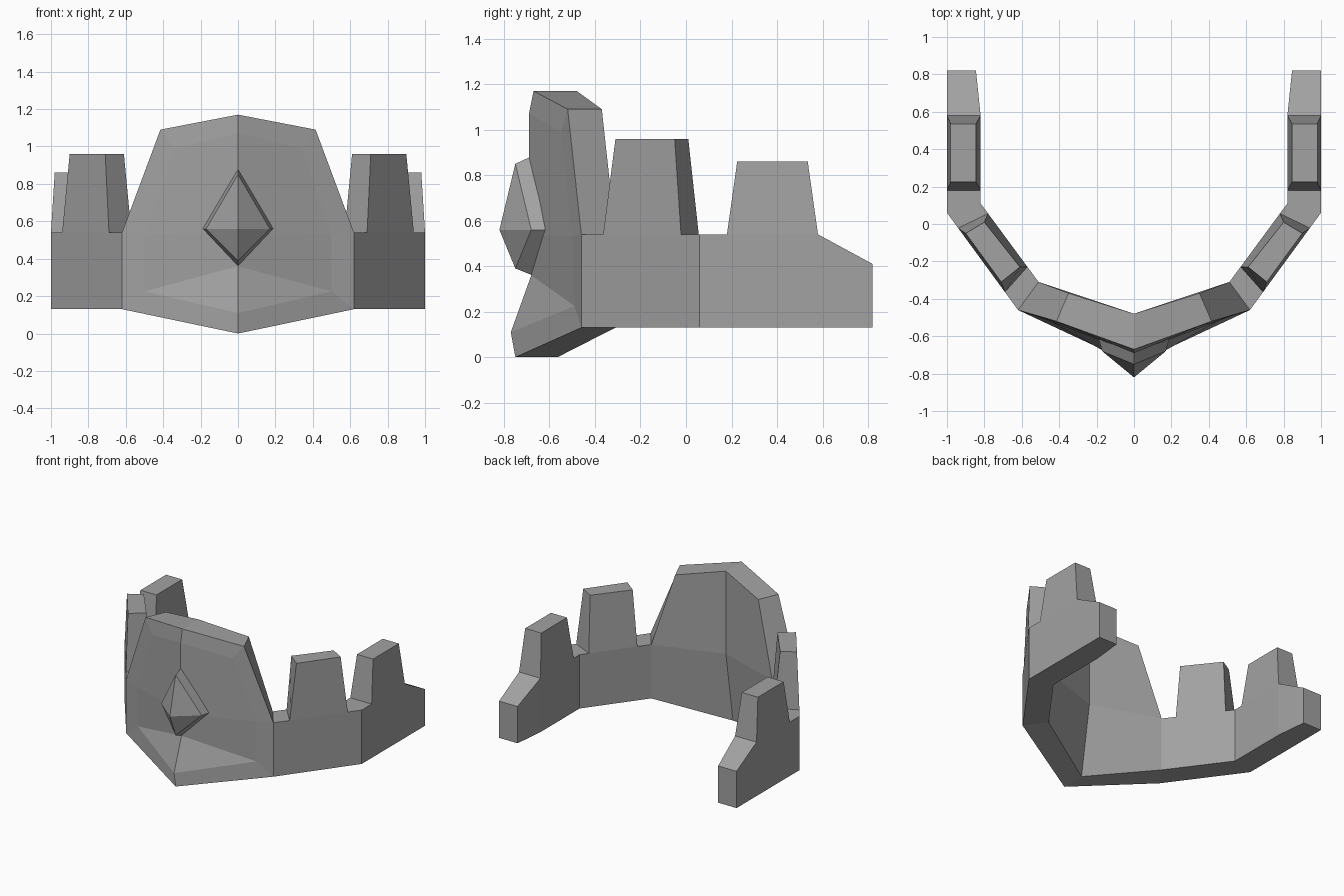
import bpy, bmesh

if "Cube" in bpy.data.objects:
    bpy.data.objects.remove(bpy.data.objects["Cube"])

metal = bpy.data.materials.new("grey metal")
metal.diffuse_color = (0.36, 0.36, 0.36, 1)
metal.use_nodes = True
metal.node_tree.nodes["Principled BSDF"].inputs["Base Color"].default_value = metal.diffuse_color


def build(name, half_faces):
    """Mesh from right-half faces, mirrored over x = 0 and welded."""
    bm = bmesh.new()
    for side in (1, -1):
        for face in half_faces:
            bm.faces.new([bm.verts.new((side * x, y, z)) for x, y, z in face])
    bmesh.ops.remove_doubles(bm, verts=bm.verts, dist=0.0005)
    bmesh.ops.recalc_face_normals(bm, faces=bm.faces)
    mesh = bpy.data.meshes.new(name)
    bm.to_mesh(mesh)
    bm.free()
    mesh.materials.append(metal)
    obj = bpy.data.objects.new(name, mesh)
    bpy.context.collection.objects.link(obj)
    return obj


LOW, RIM = 0.13, 0.54
faces = []

# Side wall stations from the back tip to the front plate: outer xy, inner xy, top z
stations = [
    ((1, 0.82), (0.845, 0.82), 0.41),
    ((1, 0.58), (0.82, 0.58), RIM),
    ((1, 0.18), (0.82, 0.18), RIM),
    ((1, 0.06), (0.82, 0.11), RIM),
    ((0.94, -0.022), (0.78, 0.056), RIM),
    ((0.69, -0.364), (0.57, -0.229), RIM),
    ((0.62, -0.46), (0.51, -0.31), RIM),
]
# Tapered battlements: station index -> top corners (outer, outer, inner, inner) and height
battlements = {
    1: ([(0.98, 0.535), (0.98, 0.225), (0.845, 0.225), (0.845, 0.535)], 0.86),
    4: ([(0.90, -0.05), (0.71, -0.31), (0.61, -0.23), (0.80, 0.01)], 0.96),
}

for i in range(len(stations) - 1):
    (o1, n1, z1), (o2, n2, z2) = stations[i], stations[i + 1]
    for a, b in ((o1, o2), (n1, n2)):
        faces.append([(*a, LOW), (*b, LOW), (*b, z2), (*a, z1)])
    faces.append([(*o1, LOW), (*o2, LOW), (*n2, LOW), (*n1, LOW)])
    base = [(*o1, z1), (*o2, z2), (*n2, z2), (*n1, z1)]
    if i in battlements:
        corners, height = battlements[i]
        top = [(*c, height) for c in corners]
        for k in range(4):
            j = (k + 1) % 4
            faces.append([base[k], base[j], top[j], top[k]])
        faces.append(top)
    else:
        faces.append(base)

# Back tip cap
o, n, z = stations[0]
faces.append([(*o, LOW), (*n, LOW), (*n, z), (*o, z)])

# Front plate: outer centre line from chin to peak
c0, c1, c2 = (0, -0.75, 0), (0, -0.77, 0.11), (0, -0.68, 0.36)
c3, c4, c5 = (0, -0.69, RIM), (0, -0.69, 1.07), (0, -0.67, 1.17)
# Facet corners and outer edge
f_low, f_mid, f_top = (0.5, -0.49, 0.225), (0.5, -0.50, 0.53), (0.34, -0.55, 0.99)
e_low, e_mid, e_top = (0.62, -0.46, LOW), (0.62, -0.46, RIM), (0.415, -0.52, 1.09)
# Inner side
i0, i1, i2 = (0, -0.565, 0), (0, -0.48, RIM), (0, -0.48, 1.17)
s_low, s_mid, s_top = (0.51, -0.31, LOW), (0.51, -0.31, RIM), (0.35, -0.37, 1.09)
faces += [
    [c0, c1, f_low, e_low], [c1, c2, f_low], [c2, c3, f_mid, f_low],
    [c3, c4, f_top, f_mid], [c4, c5, e_top, f_top],
    [f_top, e_top, e_mid, f_mid], [f_mid, e_mid, e_low, f_low],
    [c5, i2, s_top, e_top], [e_top, s_top, s_mid, e_mid],
    [i0, i1, s_mid, s_low], [i1, i2, s_top, s_mid],
    [c0, e_low, s_low, i0],
]
build("crown_band", faces)

# Front gem: pointed diamond with a bevelled rim
tip = (0, -0.82, 0.56)
g_top, g_side, g_bot = (0, -0.75, 0.85), (0.17, -0.68, 0.56), (0, -0.75, 0.39)
r_top, r_side, r_bot = (0, -0.685, 0.88), (0.19, -0.61, 0.56), (0, -0.675, 0.36)
build("front_gem", [
    [tip, g_top, g_side], [tip, g_side, g_bot],
    [g_top, r_top, r_side, g_side], [g_side, r_side, r_bot, g_bot],
    [r_top, r_side, r_bot],
])
